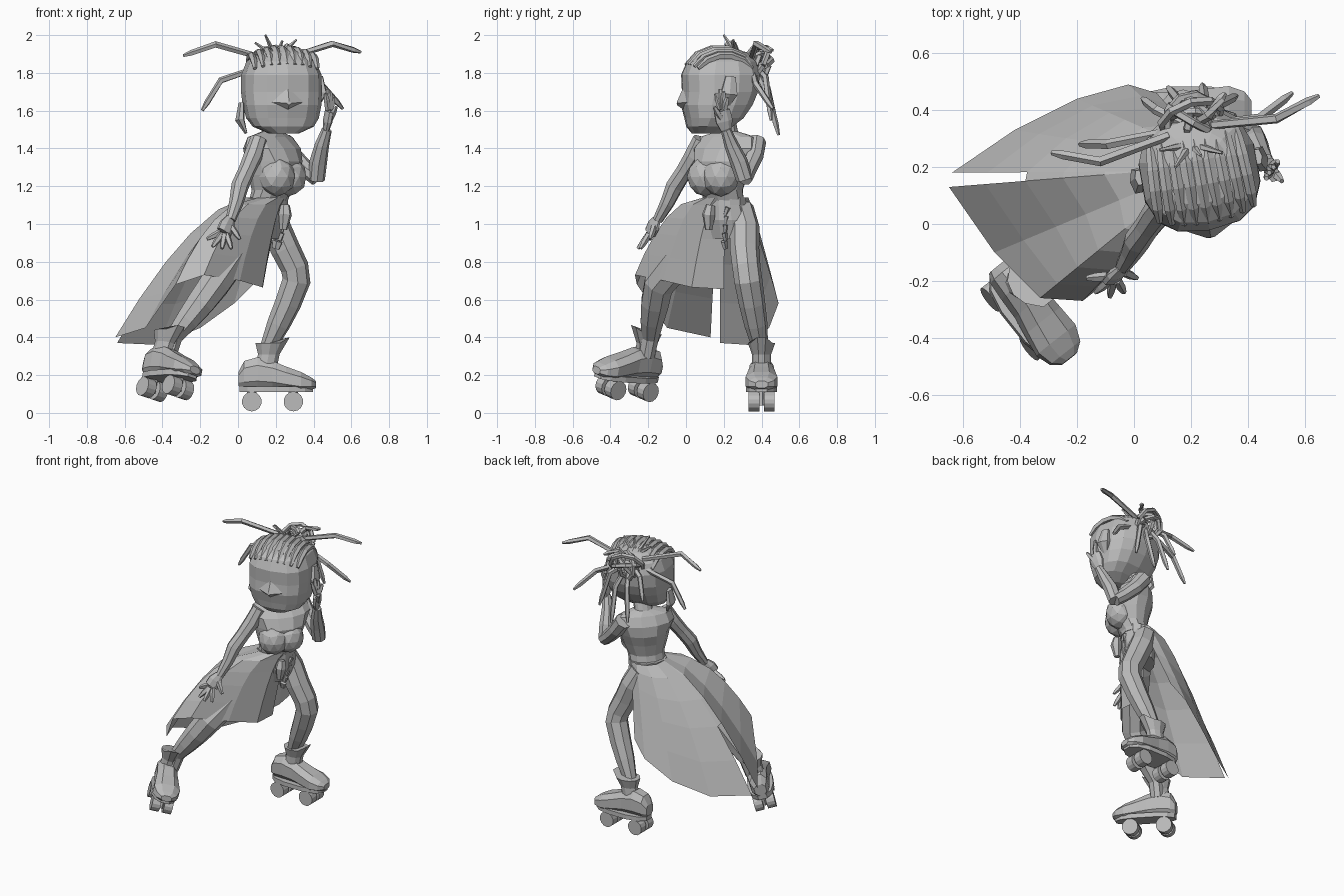
import bpy, bmesh, math
from mathutils import Vector as V, Matrix

cube = bpy.data.objects.get("Cube")
if cube:
    bpy.data.objects.remove(cube)

grey = bpy.data.materials.new("plain_grey")
grey.use_nodes = True
tone = (0.5, 0.5, 0.5, 1)
grey.diffuse_color = tone
grey.node_tree.nodes["Principled BSDF"].inputs["Base Color"].default_value = tone


def finish(name, bm):
    bmesh.ops.recalc_face_normals(bm, faces=bm.faces)
    mesh = bpy.data.meshes.new(name)
    bm.to_mesh(mesh)
    bm.free()
    mesh.materials.append(grey)
    ob = bpy.data.objects.new(name, mesh)
    bpy.context.collection.objects.link(ob)
    return ob


def loft(name, rings):
    """Skin a closed solid over rings of points."""
    bm = bmesh.new()
    loops = [[bm.verts.new(p) for p in ring] for ring in rings]
    n = len(loops[0])
    for a, b in zip(loops, loops[1:]):
        for i in range(n):
            j = (i + 1) % n
            bm.faces.new((a[i], a[j], b[j], b[i]))
    bm.faces.new(loops[0])
    bm.faces.new(loops[-1])
    return finish(name, bm)


def oval(c, u, v, n, power=1.0):
    """Ring of n points around c; power below one squares it off."""
    ring = []
    for i in range(n):
        a = math.tau * (i + 0.5) / n
        x, y = math.cos(a), math.sin(a)
        x = math.copysign(abs(x) ** power, x)
        y = math.copysign(abs(y) ** power, y)
        ring.append(V(c) + V(u) * x + V(v) * y)
    return ring


def tube(name, pts, radii, n=8, ref=(0.3, 1, 0.1), flat=1.0):
    pts = [V(p) for p in pts]
    if not isinstance(radii, (list, tuple)):
        radii = [radii] * len(pts)
    rings = []
    for i, p in enumerate(pts):
        t = (pts[min(i + 1, len(pts) - 1)] - pts[max(i - 1, 0)]).normalized()
        u = t.cross(V(ref)).normalized()
        rings.append(oval(p, u * radii[i], t.cross(u) * radii[i] * flat, n))
    return loft(name, rings)


def ball(name, c, size):
    bm = bmesh.new()
    bmesh.ops.create_icosphere(bm, subdivisions=2, radius=1)
    bmesh.ops.transform(bm, matrix=Matrix.Translation(c) @ Matrix.Diagonal((*size, 1)), verts=bm.verts)
    return finish(name, bm)


# Torso, turned towards the left foot
face = V((0.8, -0.6, 0))
side = V((0.6, 0.8, 0))
body = [(0.12, 0.21, 0.92, 0.09, 0.13), (0.14, 0.21, 1.02, 0.11, 0.14),
        (0.16, 0.2, 1.12, 0.09, 0.12), (0.18, 0.19, 1.18, 0.1, 0.12),
        (0.19, 0.19, 1.26, 0.125, 0.15), (0.19, 0.2, 1.33, 0.14, 0.17),
        (0.18, 0.21, 1.4, 0.12, 0.2), (0.17, 0.22, 1.46, 0.07, 0.18),
        (0.18, 0.22, 1.49, 0.05, 0.06), (0.21, 0.21, 1.58, 0.045, 0.05)]
loft("torso", [oval((x, y, z), face * a, side * b, 12) for x, y, z, a, b in body])
for label, s in (("left", 1), ("right", -1)):
    ball(label + "_bust", V((0.235, 0.145, 1.25)) + side * 0.05 * s, (0.1, 0.1, 0.105))

# Sweeping skirt: open over the left leg and slit at the trailing tip
hem = [(.13, .2, .655), (.13, .03, .665), (.01, -.12, .7), (-.18, -.27, .73),
       (-.33, -.26, .68), (-.49, -.1, .45), (-.65, .13, .4), (-.64, .18, .37),
       (-.42, .33, .36), (-.2, .44, .45), (-.02, .49, .58), (.08, .46, .68)]
bm = bmesh.new()
cols = []
for i, h in enumerate(hem):
    a = math.radians(-28 * i if i < 7 else -168 - 35 * (i - 7))
    top = V((0.15 + 0.11 * math.cos(a), 0.21 + 0.12 * math.sin(a), 1.14))
    spread = 0.6 if i in (2, 3, 4) else 1.15 if i > 9 else 0.82
    col = []
    for t in (0, 0.15, 0.35, 0.55, 0.78, 1):
        p = top.lerp(V(h), t ** spread)
        p.z = top.z + (h[2] - top.z) * t ** 1.3
        col.append(bm.verts.new(p))
    cols.append(col)
for i in range(len(cols) - 1):
    for r in range(3 if i == 6 else 5):
        a, b = cols[i], cols[i + 1]
        bm.faces.new((a[r], b[r], b[r + 1], a[r + 1]))
finish("skirt", bm)
loft("waistband", [oval((0.155, 0.205, z), face * 0.1, side * 0.125, 12) for z in (1.1, 1.14)])

# Legs
tube("left_leg", [(.15, .28, 1.08), (.2, .31, .98), (.25, .31, .87), (.3, .32, .77), (.31, .33, .7),
                  (.265, .35, .58), (.215, .37, .47), (.165, .39, .36), (.155, .4, .25)],
     [.08, .08, .078, .075, .075, .07, .062, .045, .045])
tube("right_leg", [(.1, .16, 1.05), (.05, .09, .93), (-.03, -.03, .82), (-.125, -.145, .68),
                   (-.2, -.165, .58), (-.27, -.18, .49), (-.34, -.19, .4), (-.37, -.21, .3)],
     [.09, .09, .09, .085, .078, .065, .048, .045], ref=(0.8, -0.6, 0))


# Roller skates, built in a local frame: forward, sideways, up
def skate(label, origin, fwd, up, cuff_shift):
    up = V(up).normalized()
    fwd = V(fwd)
    fwd = (fwd - up * fwd.dot(up)).normalized()
    lat = up.cross(fwd)

    def at(t, s, h):
        return V(origin) + fwd * t + lat * s + up * h

    boot = [(-.15, .04, .14, .22), (-.12, .06, .12, .28), (-.05, .068, .12, .3), (.03, .07, .12, .28),
            (.1, .08, .115, .25), (.18, .09, .11, .22), (.235, .07, .12, .19), (.26, .035, .13, .17)]
    loft(label + "_boot", [oval(at(t, 0, (b + c) / 2), lat * w, up * (c - b) / 2, 8, 0.8)
                           for t, w, b, c in boot])
    loft(label + "_sole", [oval(at(0.05, 0, h), fwd * 0.2, lat * 0.085, 12, 0.8) for h in (0.11, 0.14)])
    # cuff with a pointed front
    rings = [oval(at(t + cuff_shift, 0, h), fwd * r, lat * r * 0.85, 10)
             for t, r, h in ((0, .06, .26), (.01, .06, .31), (.02, .085, .37))]
    rings[-1][0] += fwd * 0.02 + up * 0.03
    rings[-1][-1] += fwd * 0.02 + up * 0.03
    loft(label + "_cuff", rings)
    for t, end in ((-.08, "rear"), (.14, "front")):
        tube(f"{label}_{end}_truck", [at(t, 0, .04), at(t, 0, .13)], .025, 6)
        for s in (-1, 1):
            tube(f"{label}_{end}_wheel", [at(t, s * .012, .06), at(t, s * .068, .06)], .052, 14, ref=up)


skate("left", (.153, .4, 0), (1, 0, 0), (0, 0, 1), 0)
skate("right", (-.415, -.3, .07), (.59, -.8, -.1), (.18, .2, 1), -.05)

# Arms
tube("right_arm", [(.11, .08, 1.45), (.08, .04, 1.36), (.045, -.01, 1.28), (.01, -.06, 1.2),
                   (-.01, -.1, 1.11), (-.04, -.15, 1.02)], [.045, .05, .045, .047, .038, .027])
tube("left_arm_upper", [(.23, .37, 1.44), (.29, .36, 1.36), (.36, .33, 1.29), (.42, .31, 1.24)],
     [.055, .05, .045, .042])
tube("left_arm_lower", [(.415, .31, 1.235), (.425, .28, 1.33), (.445, .24, 1.42), (.47, .21, 1.5)],
     [.045, .047, .038, .027])


def hand(label, wrist, knuckles, tips, ref):
    wrist, mid = V(wrist), V(knuckles)
    tube(label + "_palm", [wrist, wrist.lerp(mid, .5), mid], [.028, .048, .046], 8, ref, .5)
    for k, tip in enumerate(tips):
        tip = V(tip)
        base = wrist.lerp(mid, .3 if k == 4 else .8).lerp(tip, .25)
        tube(label + "_finger", [base, base.lerp(tip, .6), tip], [.017, .016, .009], 5)


hand("right_hand", (-.04, -.15, 1.03), (-.075, -.19, .955),
     [(-.165, -.19, .92), (-.135, -.24, .88), (-.085, -.255, .87), (-.035, -.24, .87), (.01, -.19, .92)],
     (0.6, -0.8, 0.2))
hand("left_hand", (.465, .215, 1.49), (.485, .19, 1.6),
     [(.465, .16, 1.69), (.475, .18, 1.715), (.49, .2, 1.7), (.505, .22, 1.67), (.52, .15, 1.62)],
     (1, 0.2, 0))

# Head, turned slightly to its left
turn = Matrix.Translation((.23, .18, 0)) @ Matrix.Rotation(math.radians(10), 4, "Z")
skull = [(1.48, .08, -.15, .0), (1.515, .16, -.175, .06), (1.56, .19, -.185, .12),
         (1.63, .205, -.205, .17), (1.7, .21, -.2, .2), (1.79, .208, -.205, .21),
         (1.86, .18, -.175, .19), (1.91, .12, -.11, .14), (1.93, .05, -.04, .06)]
parts = [loft("head", [oval((0, (f + b) / 2, z), (w, 0, 0), (0, (b - f) / 2, 0), 14, .75)
                       for z, w, f, b in skull])]
parts.append(loft("nose", [[(-.09, -.19, 1.645), (0, -.19, 1.6), (.09, -.19, 1.645), (0, -.19, 1.74)],
                           [(-.015, -.23, 1.64), (0, -.232, 1.63), (.015, -.23, 1.64), (0, -.23, 1.65)]]))
for s in (-1, 1):
    low = 1.62 + s * 0.07
    parts.append(tube("ear", [(s * .19, .0, low - .07), (s * .222, .01, low), (s * .212, .02, low + .09)],
                      [.015, .05, .03], 6, (1, 0, 0), .5))

# Braided rows running over the crown to the knot
for k in range(9):
    x = (k - 4) * 0.042
    fit = math.sqrt(1 - (x / .225) ** 2)
    path = []
    for step in range(6):
        a = math.radians(35 + 22 * step)
        shrink = 1 - 0.12 * step * step / 25
        path.append((x * shrink, -.215 * math.cos(a) * (.5 + .5 * fit),
                     1.73 + .2 * math.sin(a) * (.45 + .55 * fit)))
    parts.append(tube("braid_row", path, [.01, .019, .02, .02, .018, .014], 5, (1, 0, 0)))
for ob in parts:
    ob.data.transform(turn)

# Knot of looped braids
for tilt, spin, r in [(70, 0, .075), (25, 40, .09), (50, -50, .08), (85, 80, .07), (60, 20, .11), (95, -30, .09)]:
    rot = Matrix.Rotation(math.radians(spin), 4, "Z") @ Matrix.Rotation(math.radians(tilt), 4, "X")
    c = V((.2, .37, 1.84))
    path = [c + rot @ V((r * math.cos(a), r * math.sin(a), 0)) for a in [math.tau * i / 9 for i in range(10)]]
    tube("knot_loop", path, .016, 5, rot @ V((0, 0, 1)))

# Loose braids
knot = (.2, .34, 1.86)
for mid, tip in [((.5, .37, 1.955), (.65, .45, 1.91)), ((.44, .37, 1.74), (.555, .46, 1.61)),
                 ((-.12, .22, 1.95), (-.29, .25, 1.89)), ((-.09, .28, 1.76), (-.19, .28, 1.6)),
                 ((.16, .43, 1.72), (.12, .48, 1.5)), ((.25, .43, 1.7), (.24, .49, 1.47)),
                 ((.3, .42, 1.78), (.36, .45, 1.55)), ((.08, .4, 1.8), (.03, .44, 1.66)),
                 ((.26, .38, 1.94), (.32, .46, 1.92))]:
    m = V(mid)
    tube("loose_braid", [V(knot).lerp(m, .25), m, m.lerp(V(tip), .75), tip], [.016, .018, .016, .008], 5)
for tip in [(.145, .2, 2), (.235, .24, 1.97), (.31, .25, 1.975), (.09, .26, 1.96)]:
    tube("short_strand", [V((.2, .28, 1.88)).lerp(V(tip), .3), tip], [.014, .006], 5)

# Belt pouch and hanging chain
tube("pouch", [(.25, .13, 1.1), (.25, .12, 1.05), (.24, .12, .97)], [.025, .036, .02], 6)
for i in range(5):
    z = 1.09 - .045 * i
    tube("chain_link", [(.25 - .01 * i, .225 - .006 * i, z), (.24 - .01 * i, .21, z - .04)],
         [.03, .022], 6, flat=.6)
